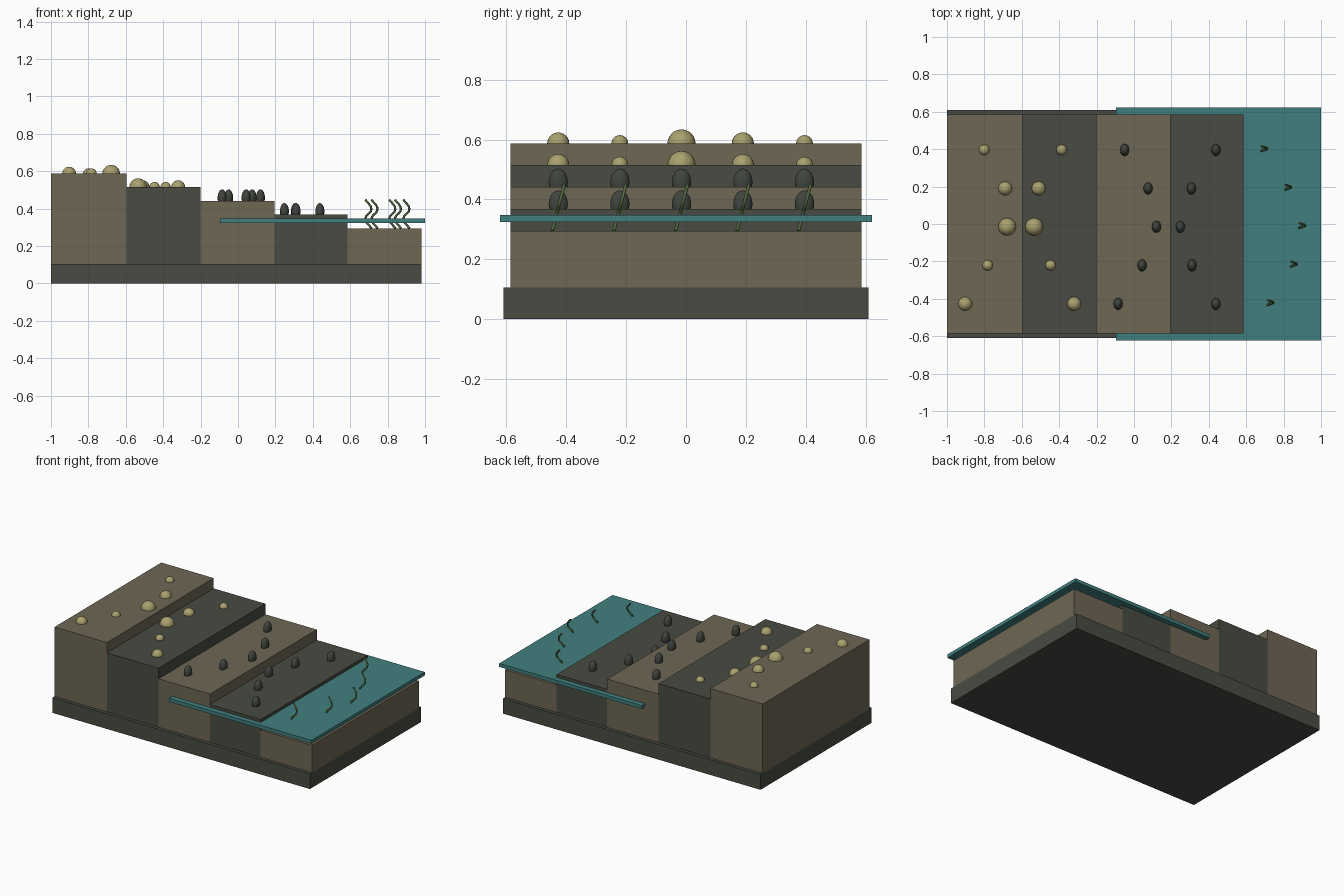
import bpy

cube = bpy.data.objects.get("Cube")
if cube:
    bpy.data.objects.remove(cube, do_unlink=True)


def material(name, *rgb):
    """Flat material from 0-255 display values, stored as linear."""
    color = [((c / 255 + 0.055) / 1.055) ** 2.4 for c in rgb] + [1.0]
    mat = bpy.data.materials.new(name)
    mat.use_nodes = True
    mat.diffuse_color = color
    mat.node_tree.nodes["Principled BSDF"].inputs["Base Color"].default_value = color
    return mat


SAND = material("brown sand", 110, 103, 84)
ROCK = material("dark rock", 72, 75, 66)
WATER = material("teal water", 65, 127, 127)
SHELL = material("pale shell", 170, 161, 110)
PEBBLE = material("dark pebble", 64, 68, 62)
WEED = material("green weed", 82, 104, 64)


def box(name, x0, x1, half_y, z0, z1, mat):
    bpy.ops.mesh.primitive_cube_add(size=1, location=((x0 + x1) / 2, 0, (z0 + z1) / 2))
    obj = bpy.context.object
    obj.name = name
    obj.scale = (x1 - x0, 2 * half_y, z1 - z0)
    obj.data.materials.append(mat)


def ellipsoid(name, location, radii, mat):
    bpy.ops.mesh.primitive_uv_sphere_add(segments=20, ring_count=12, radius=1, location=location)
    obj = bpy.context.object
    obj.name = name
    obj.scale = radii
    obj.data.materials.append(mat)
    bpy.ops.object.shade_smooth()


def weed(name, x, y, z):
    """Wavy stalk leaning backwards as it rises."""
    curve = bpy.data.curves.new(name, "CURVE")
    curve.dimensions = "3D"
    curve.bevel_depth = 0.006
    curve.bevel_resolution = 1
    curve.resolution_u = 5
    curve.use_fill_caps = True
    spline = curve.splines.new("BEZIER")
    spline.bezier_points.add(3)
    for i, p in enumerate(spline.bezier_points):
        side = 1 if i % 2 == 0 else -1
        p.co = (0.016 * side, -0.02 + 0.0133 * i, 0.051 * i)
        p.handle_left_type = p.handle_right_type = "AUTO"
    curve.materials.append(WEED)
    obj = bpy.data.objects.new(name, curve)
    obj.location = (x, y, z)
    bpy.context.collection.objects.link(obj)


# Base slab and five descending terraces
box("base_slab", -1, 0.98, 0.61, 0, 0.105, ROCK)
edges = [-1, -0.597, -0.2, 0.195, 0.585, 0.98]
tops = [0.587, 0.515, 0.441, 0.368, 0.295]
for i, top in enumerate(tops):
    box(f"terrace_{i + 1}", edges[i], edges[i + 1], 0.586, 0.105, top, ROCK if i % 2 else SAND)

# Water sheet around the lower terraces
box("water_sheet", -0.095, 1, 0.622, 0.324, 0.348, WATER)

# Five rows of shore life on every terrace, back to front
rows = [0.396, 0.19, -0.015, -0.221, -0.427]
shell_radii = [0.028, 0.037, 0.047, 0.028, 0.037]
places = [
    [-0.801, -0.689, -0.678, -0.783, -0.903],
    [-0.387, -0.51, -0.534, -0.446, -0.32],
    [-0.05, 0.075, 0.12, 0.043, -0.085],
    [0.438, 0.307, 0.248, 0.31, 0.438],
    [0.697, 0.825, 0.9, 0.855, 0.73],
]
for t, (xs, top) in enumerate(zip(places, tops)):
    for r, (x, y) in enumerate(zip(xs, rows)):
        tag = f"{t + 1}_{r + 1}"
        if t < 2:
            ellipsoid("shell_" + tag, (x, y, top), [shell_radii[r]] * 3, SHELL)
        elif t < 4:
            ellipsoid("pebble_" + tag, (x, y, top + 0.017), (0.024, 0.032, 0.045), PEBBLE)
        else:
            weed("weed_" + tag, x, y, top)
